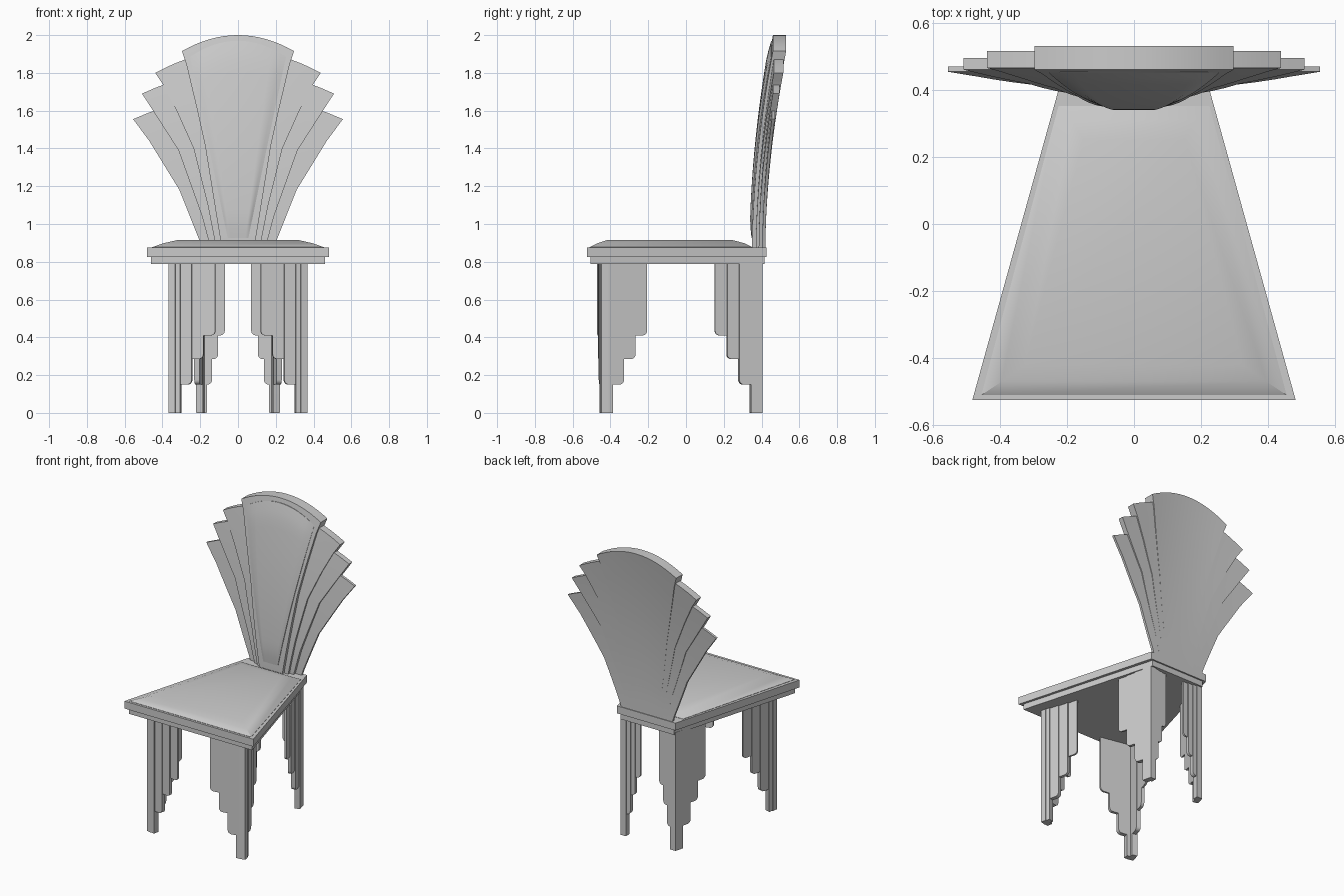
import bpy, bmesh, math
from mathutils import Vector

if "Cube" in bpy.data.objects:
    bpy.data.objects.remove(bpy.data.objects["Cube"])


def finish(name, bm, angle=30):
    bmesh.ops.remove_doubles(bm, verts=bm.verts, dist=1e-5)
    bmesh.ops.recalc_face_normals(bm, faces=bm.faces)
    me = bpy.data.meshes.new(name)
    bm.to_mesh(me)
    bm.free()
    ob = bpy.data.objects.new(name, me)
    bpy.context.collection.objects.link(ob)
    bpy.ops.object.select_all(action='DESELECT')
    ob.select_set(True)
    bpy.context.view_layer.objects.active = ob
    bpy.ops.object.shade_smooth_by_angle(angle=math.radians(angle))
    return ob


# stacked quads -> closed solid (each ring: front y, back y, front half-width, back half-width, z)
def stack(name, rings, angle=30):
    bm = bmesh.new()
    loops = []
    for yf, yb, wf, wb, z in rings:
        loops.append([bm.verts.new(p) for p in
                      ((-wf, yf, z), (wf, yf, z), (wb, yb, z), (-wb, yb, z))])
    bm.faces.new(loops[0])
    bm.faces.new(loops[-1])
    for a, b in zip(loops, loops[1:]):
        for i in range(4):
            j = (i + 1) % 4
            bm.faces.new((a[i], a[j], b[j], b[i]))
    return finish(name, bm, angle)


# seat slabs and padded cushion
stack("seat_base", [(-.505, .415, .46, .20, .787), (-.505, .415, .46, .20, .825)])
stack("seat_frame", [(-.525, .425, .482, .218, .825), (-.525, .425, .482, .218, .875)])
stack("seat_cushion", [(-.51, .352, .455, .225, .87), (-.51, .352, .455, .225, .877),
                       (-.47, .31, .395, .185, .898), (-.42, .25, .325, .15, .914)], 40)


def lerp_path(pts, n):
    out = []
    for (x0, z0), (x1, z1) in zip(pts, pts[1:]):
        out += [(x0 + (x1 - x0) * i / n, z0 + (z1 - z0) * i / n) for i in range(n)]
    return out + [pts[-1]]


# curved fan-shaped panel with an arched top and backward sweep
def fan(name, side, rise, y0, dy, thick, bulge=0, sub=3, cols=16):
    rows = lerp_path(side, sub)
    z0, z1 = side[0][1], side[-1][1]
    bm = bmesh.new()
    front, back = [], []
    for hw, z in rows:
        t = (z - z0) / (z1 - z0)
        fr, bk = [], []
        for i in range(cols + 1):
            u = 2 * i / cols - 1
            y = y0 + dy * t ** 1.8
            zz = z + rise * t * (1 - u * u)
            puff = bulge * min(1, (1 - abs(u)) / .2) * min(1, t / .08, (1 - t) / .08)
            fr.append(bm.verts.new((u * hw, y - thick - puff, zz)))
            bk.append(bm.verts.new((u * hw, y, zz)))
        front.append(fr)
        back.append(bk)
    n = len(rows) - 1
    for j in range(n):
        for i in range(cols):
            for g in (front, back):
                bm.faces.new((g[j][i], g[j][i + 1], g[j + 1][i + 1], g[j + 1][i]))
        for i in (0, cols):
            bm.faces.new((front[j][i], front[j + 1][i], back[j + 1][i], back[j][i]))
    for j in (0, n):
        for i in range(cols):
            bm.faces.new((front[j][i], front[j][i + 1], back[j][i + 1], back[j][i]))
    return finish(name, bm)


# backrest: four nested fans, thickest in the centre, plus padded panel
fan("back_center", [(.085, .87), (.115, 1.05), (.175, 1.42), (.22, 1.62), (.272, 1.84), (.297, 1.915)],
    .085, .42, .11, .07)
fan("back_fan_inner", [(.115, .87), (.16, 1.1), (.235, 1.4), (.325, 1.6), (.395, 1.735), (.438, 1.80)],
    .12, .42, .095, .05)
fan("back_fan_middle", [(.145, .87), (.19, 1.04), (.315, 1.39), (.44, 1.585), (.508, 1.69)],
    .12, .42, .075, .035)
fan("back_fan_outer", [(.19, .87), (.205, .915), (.31, 1.18), (.47, 1.44), (.555, 1.555)],
    .125, .42, .05, .016)
fan("back_pad", [(.055, .925), (.152, 1.4), (.254, 1.885)], .085, .37, .104, .023, .009, 10, 20)


# leg fin: nested plates with rounded lower corners, stepping outwards near the post
def leg_fin(bm, corner, d, lengths, sx):
    d = Vector((d[0], d[1], 0)).normalized()
    p = Vector((corner[0], corner[1], 0))
    n = Vector((-d.y, d.x, 0))
    if n.dot(p) < 0:
        n = -n
    for k, (length, zb) in enumerate(zip(lengths, (0, .15, .285, .41))):
        r = .025 if k else .002
        prof = [(0, .80), (0, zb)]
        for i in range(5):
            a = math.pi / 2 * i / 4
            prof.append((length - r + r * math.sin(a), zb + r - r * math.cos(a)))
        prof.append((length, .80))
        rings = []
        for off in (-.036 + .002 * k, -.006 * k):
            ring = []
            for s, z in prof:
                q = p + d * s + n * off
                ring.append(bm.verts.new((q.x * sx, q.y, z)))
            rings.append(ring)
        a, b = rings
        bm.faces.new(a)
        bm.faces.new(b)
        for i in range(len(a)):
            j = (i + 1) % len(a)
            bm.faces.new((a[i], a[j], b[j], b[i]))


# four legs, each an L of two stepped fins
LONG = (.062, .125, .19, .255)
SHORT = (.04, .068, .1, .135)
for sx, side in ((1, "right"), (-1, "left")):
    bm = bmesh.new()
    leg_fin(bm, (.367, -.447), (-.98, -.17), (.062, .122, .184, .247), sx)
    leg_fin(bm, (.367, -.447), (-.25, .93), LONG, sx)
    finish("front_leg_" + side, bm)
    bm = bmesh.new()
    leg_fin(bm, (.205, .405), (-1, 0), SHORT, sx)
    leg_fin(bm, (.205, .405), (.25, -.93), LONG, sx)
    finish("back_leg_" + side, bm)
